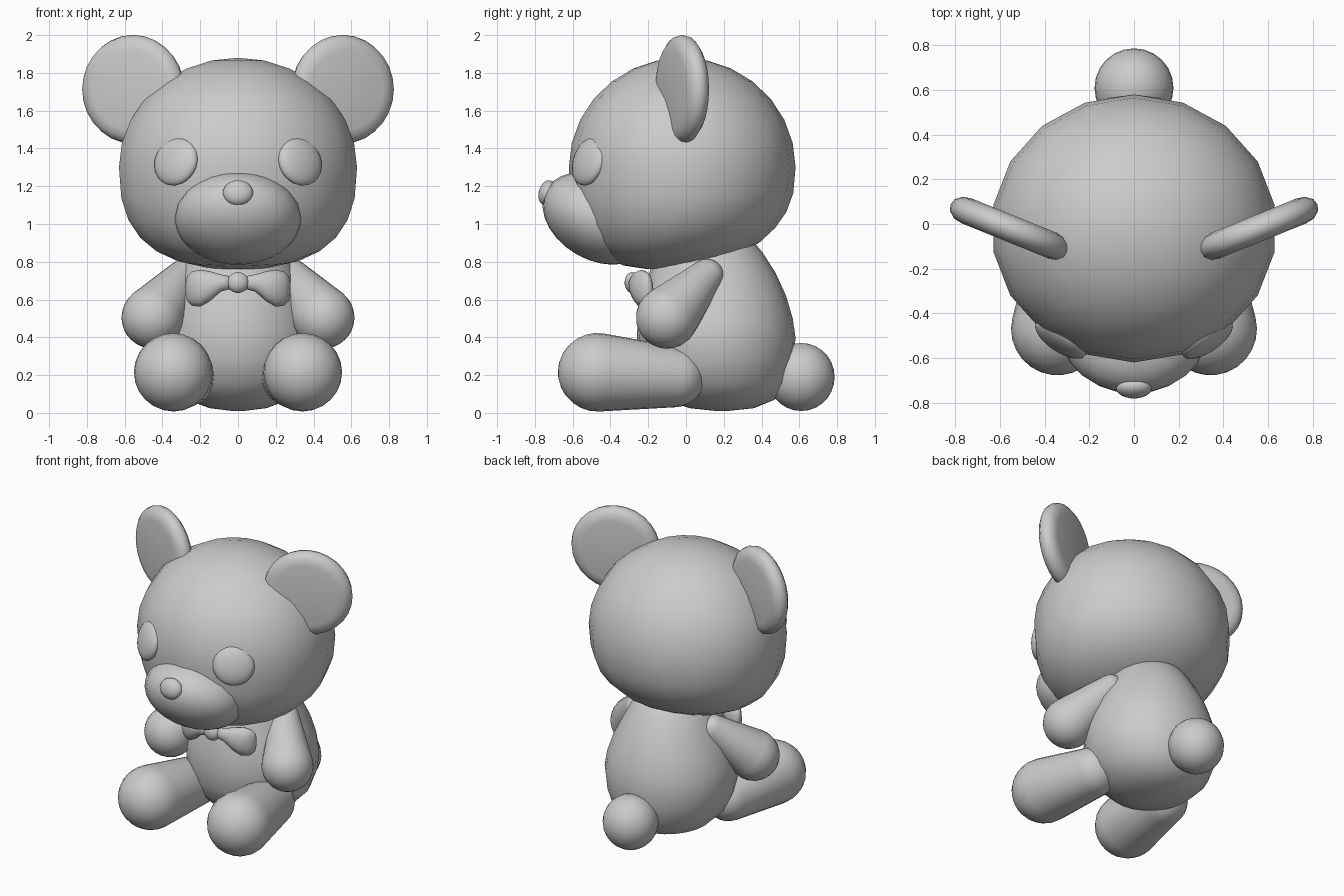
import bpy, bmesh, math
from mathutils import Matrix, Vector, Euler

if "Cube" in bpy.data.objects:
    bpy.data.objects.remove(bpy.data.objects["Cube"])


def loft(name, rings, n=24, mat=Matrix()):
    """Skin elliptical rings (z, centre y, radius x, radius y) into a smooth closed form."""
    bm = bmesh.new()
    loops = []
    for z, cy, rx, ry in rings:
        loops.append([bm.verts.new((rx * math.sin(2 * math.pi * i / n),
                                    cy - ry * math.cos(2 * math.pi * i / n), z)) for i in range(n)])
    for a, b in zip(loops, loops[1:]):
        for i in range(n):
            j = (i + 1) % n
            bm.faces.new((a[i], a[j], b[j], b[i]))
    bm.faces.new(loops[0][::-1])
    bm.faces.new(loops[-1])
    bmesh.ops.transform(bm, matrix=mat, verts=bm.verts)
    bmesh.ops.remove_doubles(bm, verts=bm.verts, dist=0.0005)
    bmesh.ops.recalc_face_normals(bm, faces=bm.faces)
    for f in bm.faces:
        f.smooth = True
    me = bpy.data.meshes.new(name)
    bm.to_mesh(me)
    bm.free()
    ob = bpy.data.objects.new(name, me)
    bpy.context.collection.objects.link(ob)
    return ob


def placed(loc, rot=(0, 0, 0)):
    return Matrix.Translation(loc) @ Euler([math.radians(a) for a in rot]).to_matrix().to_4x4()


def ellipsoid(name, loc, radii, rot=(0, 0, 0), n=24, m=14):
    rx, ry, rz = radii
    ts = [math.pi * (k / m - 0.5) for k in range(m + 1)]
    rings = [(rz * math.sin(t), 0, max(rx * math.cos(t), 1e-5), max(ry * math.cos(t), 1e-5)) for t in ts]
    return loft(name, rings, n, placed(loc, rot))


def limb(name, a, b, ra, rb, m=7):
    """Tapered capsule from a (radius ra) to b (radius rb)."""
    a, b = Vector(a), Vector(b)
    d = (b - a).length
    phi = math.asin((ra - rb) / d)
    prof = []
    for k in range(m + 1):
        t = -math.pi / 2 + (phi + math.pi / 2) * k / m
        prof.append((ra * math.sin(t), ra * math.cos(t)))
    for k in range(m + 1):
        t = phi + (math.pi / 2 - phi) * k / m
        prof.append((d + rb * math.sin(t), rb * math.cos(t)))
    rings = [(z, 0, max(r, 1e-5), max(r, 1e-5)) for z, r in prof]
    rot = (b - a).to_track_quat('Z', 'Y').to_matrix().to_4x4()
    return loft(name, rings, 24, Matrix.Translation(a) @ rot)


# head: ellipsoid with a fuller lower half that droops toward the front
rings = []
for k in range(15):
    t = math.pi * (k / 14 - 0.5)
    c, s = max(math.cos(t), 0.0), math.sin(t)
    if s < 0:
        c, z = c ** 0.8, -0.53 * abs(s) ** 0.8
    else:
        z = 0.58 * s
    rings.append((z, 0, max(0.64 * c, 1e-5), max(0.6 * c, 1e-5)))
head = loft("head", rings, 18, placed((0, -0.02, 1.30)))
for v in head.data.vertices:
    v.co.z += 0.1 * v.co.y * max(0.0, min(1.0, (1.30 - v.co.z) / 0.4))

# face
ellipsoid("muzzle", (0, -0.47, 1.03), (0.335, 0.31, 0.22), (-30, 0, 0))
ellipsoid("nose", (0, -0.735, 1.165), (0.08, 0.045, 0.068), (-15, 0, 0))

# body: pear shape leaning back
loft("body", [(0.01, 0.19, 0.03, 0.03), (0.025, 0.19, 0.15, 0.17), (0.07, 0.18, 0.27, 0.29),
              (0.16, 0.17, 0.36, 0.37), (0.28, 0.16, 0.41, 0.41), (0.40, 0.16, 0.425, 0.42),
              (0.50, 0.155, 0.41, 0.41), (0.62, 0.15, 0.37, 0.38), (0.74, 0.14, 0.31, 0.335),
              (0.85, 0.125, 0.26, 0.28), (0.95, 0.11, 0.19, 0.21)])
ellipsoid("tail", (0, 0.61, 0.19), (0.177, 0.177, 0.18))

# bow wing: stations (distance along x, y, z, depth, half height)
wing = [(0.02, -0.275, 0.69, 0.025, 0.03), (0.09, -0.265, 0.688, 0.04, 0.045),
        (0.15, -0.25, 0.67, 0.052, 0.08), (0.20, -0.235, 0.66, 0.055, 0.098),
        (0.245, -0.218, 0.658, 0.045, 0.09), (0.27, -0.205, 0.658, 0.025, 0.065),
        (0.277, -0.20, 0.658, 0.008, 0.03)]
ellipsoid("bow_knot", (0, -0.285, 0.69), (0.058, 0.04, 0.055))

# rounded flat disc profile for the ears
ear = [(-0.06, 1e-5), (-0.06, 0.21), (-0.052, 0.25), (-0.028, 0.28), (0, 0.288),
       (0.028, 0.28), (0.052, 0.25), (0.06, 0.21), (0.06, 1e-5)]

for side, s in (("left", -1), ("right", 1)):
    loft(side + "_ear", [(z, 0, r, r) for z, r in ear], 28,
         placed((s * 0.555, -0.02, 1.713), (90, 0, s * 22)))
    ellipsoid(side + "_eye", (s * 0.328, -0.515, 1.33), (0.133, 0.05, 0.13), (-15, 0, s * 34))
    limb(side + "_arm", (s * 0.452, -0.1, 0.505), (s * 0.285, 0.11, 0.725), 0.165, 0.09)
    limb(side + "_leg", (s * 0.343, -0.47, 0.215), (s * 0.285, -0.06, 0.19), 0.208, 0.16)
    w = loft(side + "_bow_wing", [(z, 0, rh, rd) for z, _, _, rd, rh in wing], 16)
    # lay each ring of the wing out along x
    for v in w.data.vertices:
        st = min(wing, key=lambda q: abs(q[0] - v.co.z))
        v.co = (s * v.co.z, st[1] + v.co.y, st[2] + v.co.x)
    if s > 0:
        continue
    w.data.flip_normals()

# make wing normals consistent
for ob in bpy.data.objects:
    if "bow_wing" in ob.name:
        bm = bmesh.new()
        bm.from_mesh(ob.data)
        bmesh.ops.recalc_face_normals(bm, faces=bm.faces)
        bm.to_mesh(ob.data)
        bm.free()
